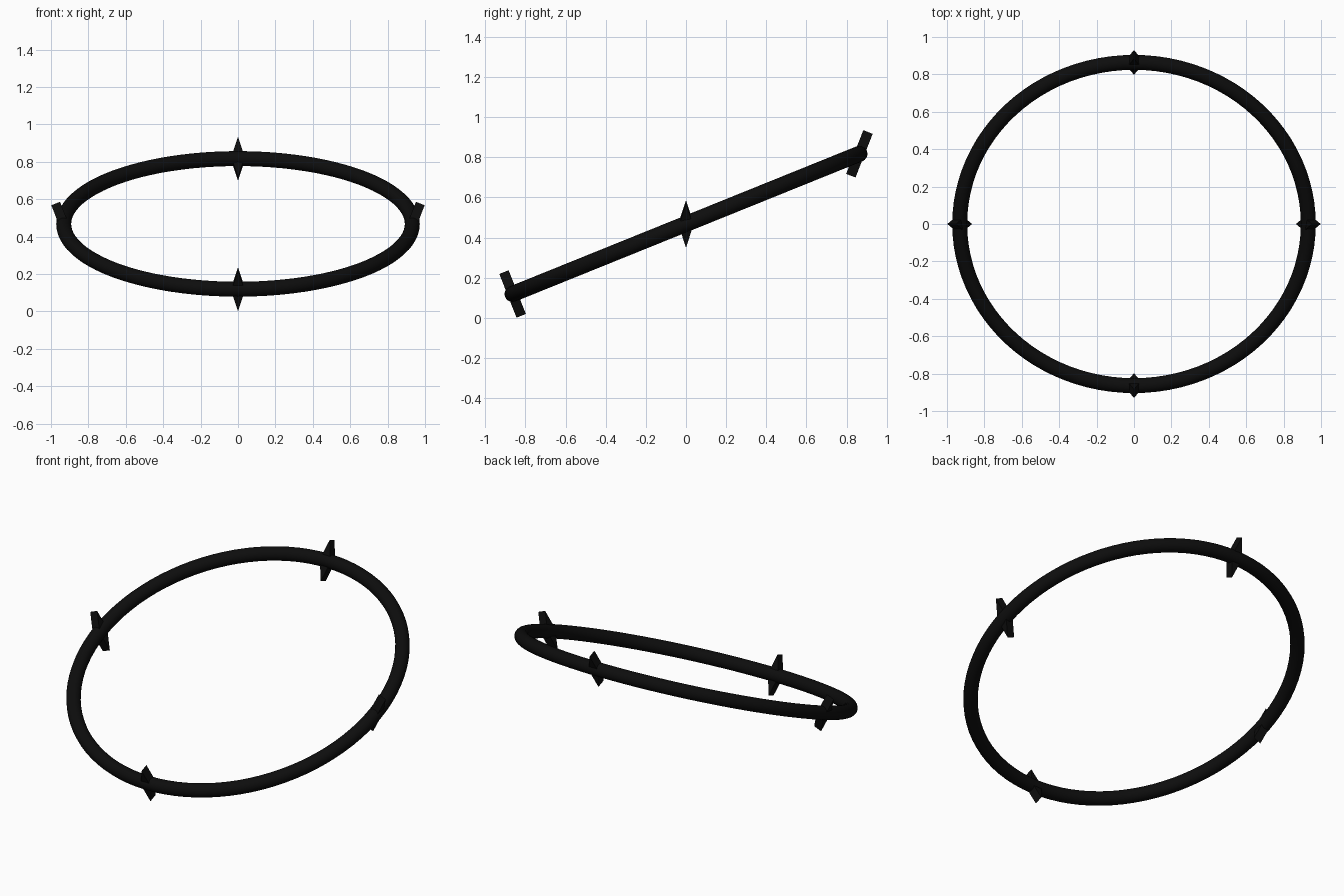
import bpy, math
from mathutils import Matrix, Vector

if "Cube" in bpy.data.objects:
    bpy.data.objects.remove(bpy.data.objects["Cube"])

R, TUBE, CZ = 0.932, 0.04, 0.468
TILT = math.radians(22)
LEAN = math.radians(21.5)
HALF_H, HALF_W, HALF_T = 0.117, 0.036, 0.025

black = bpy.data.materials.new("black")
black.diffuse_color = (0.004, 0.004, 0.004, 1)
black.use_nodes = True
black.node_tree.nodes["Principled BSDF"].inputs["Base Color"].default_value = black.diffuse_color

# Tilted ring
bpy.ops.mesh.primitive_torus_add(major_radius=R, minor_radius=TUBE,
                                 major_segments=96, minor_segments=20,
                                 location=(0, 0, CZ), rotation=(TILT, 0, 0))
ring = bpy.context.object
ring.name = "ring"
ring.data.materials.append(black)
bpy.ops.object.shade_smooth()

# Diamond plate: radial axis x, tangent axis y, long axis z
profile = [(HALF_W, 0), (0, HALF_H), (-HALF_W, 0), (0, -HALF_H)]
verts = [(x, y, z) for x in (-HALF_T, HALF_T) for y, z in profile]
faces = [(3, 2, 1, 0), (4, 5, 6, 7)]
faces += [(i, (i + 1) % 4, (i + 1) % 4 + 4, i + 4) for i in range(4)]
mesh = bpy.data.meshes.new("diamond_spike")
mesh.from_pydata(verts, [], faces)
mesh.materials.append(black)

# Four spikes around the ring, each leaning outward at the top
for i, side in enumerate(("right", "back", "left", "front")):
    a = i * math.pi / 2
    spot = Matrix.Rotation(TILT, 3, 'X') @ Vector((R * math.cos(a), R * math.sin(a), 0))
    spike = bpy.data.objects.new(side + "_spike", mesh)
    spike.matrix_world = (Matrix.Translation(spot + Vector((0, 0, CZ)))
                          @ Matrix.Rotation(a, 4, 'Z') @ Matrix.Rotation(LEAN, 4, 'Y'))
    bpy.context.collection.objects.link(spike)
